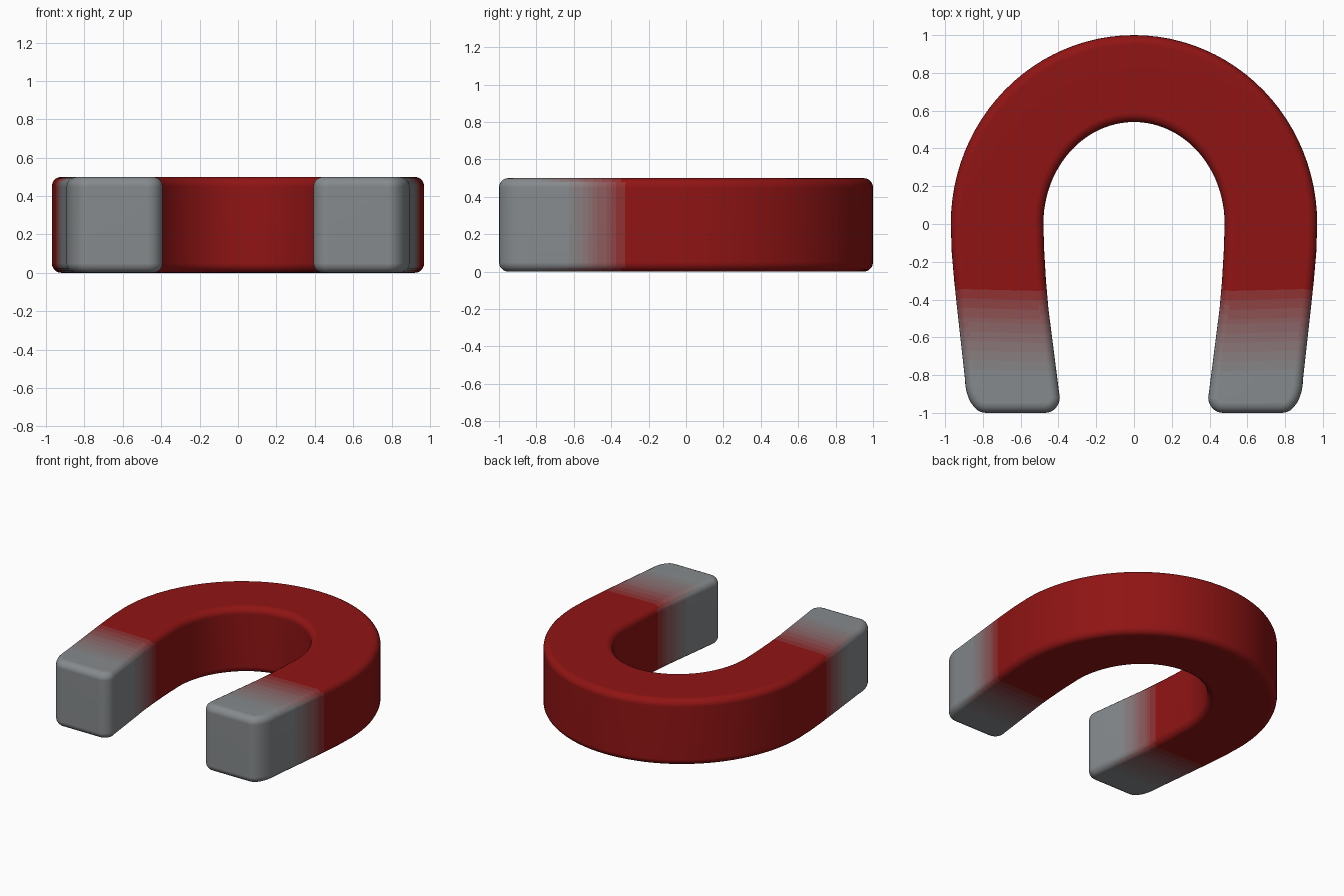
import bpy, bmesh
from math import sin, cos, pi

if "Cube" in bpy.data.objects:
    bpy.data.objects.remove(bpy.data.objects["Cube"])

HEIGHT, ROUND = 0.5, 0.05
RED, GREY = (0.28, 0.007, 0.007), (0.24, 0.255, 0.265)
SHADES = 10


def interp(points, y):
    """Half-width at y along a short list of (y, x) points."""
    for (y0, x0), (y1, x1) in zip(points, points[1:]):
        if y >= y1:
            return x0 + (x1 - x0) * (y0 - y) / (y0 - y1)
    return points[-1][1]


# Plan of the right half: pairs of (inner, outer) points from crown to tip
OUTER = [(0, 0.97), (-0.15, 0.965), (-0.3, 0.952), (-0.45, 0.936), (-0.82, 0.895)]
INNER = [(0, 0.48), (-0.15, 0.475), (-0.3, 0.466), (-0.45, 0.453), (-0.92, 0.393)]
half = []
for i in range(25):                                   # curved crown
    a = pi / 2 * (1 - i / 24)
    half.append(((0.48 * cos(a), 0.54 * sin(a)), (0.97 * cos(a), sin(a))))
for i in range(1, 33):                                # straight leg
    y = -0.025 * i
    half.append(((interp(INNER, y), y), (interp(OUTER, y), y)))
for i in range(9):                                    # rounded tip
    a = pi / 2 * i / 8
    half.append(((0.473 - 0.08 * cos(a), -0.92 - 0.08 * sin(a)),
                 (0.785 + 0.11 * cos(a), -0.82 - 0.18 * sin(a))))
left = [tuple((-x, y) for x, y in pair) for pair in half[:0:-1]]
stations = left + half

# Flat strip, raised to full thickness
bm = bmesh.new()
rows = [[bm.verts.new((x, y, 0)) for x, y in pair] for pair in stations]
strip = [bm.faces.new((a[0], a[1], b[1], b[0])) for a, b in zip(rows, rows[1:])]
raised = bmesh.ops.extrude_face_region(bm, geom=strip, use_keep_orig=True)
for v in raised["geom"]:
    if isinstance(v, bmesh.types.BMVert):
        v.co.z = HEIGHT
bmesh.ops.recalc_face_normals(bm, faces=bm.faces)

# Round the upper and lower rims
rims = [e for e in bm.edges if len(e.link_faces) == 2
        and abs(e.verts[0].co.z - e.verts[1].co.z) < 1e-5
        and e.calc_face_angle() > 1]
bmesh.ops.bevel(bm, geom=rims, offset=ROUND, segments=5, profile=0.5,
                affect='EDGES', clamp_overlap=False)
bmesh.ops.recalc_face_normals(bm, faces=bm.faces)

# Red body fading to grey tips; the fade is shorter on the side walls
for f in bm.faces:
    f.smooth = True
    y = f.calc_center_median().y
    start, end = (-0.32, -0.8) if abs(f.normal.z) > 0.7 else (-0.32, -0.64)
    t = min(1, max(0, (start - y) / (start - end)))
    f.material_index = round(t * SHADES)

mesh = bpy.data.meshes.new("horseshoe_magnet")
bm.to_mesh(mesh)
bm.free()
for i in range(SHADES + 1):
    t = i / SHADES
    mat = bpy.data.materials.new(f"red_to_grey_{i}")
    mat.diffuse_color = [r + (g - r) * t for r, g in zip(RED, GREY)] + [1]
    mat.use_nodes = True
    mat.node_tree.nodes["Principled BSDF"].inputs["Base Color"].default_value = mat.diffuse_color
    mesh.materials.append(mat)
magnet = bpy.data.objects.new("horseshoe_magnet", mesh)
bpy.context.collection.objects.link(magnet)
magnet.modifiers.new("clean_shading", 'WEIGHTED_NORMAL')
